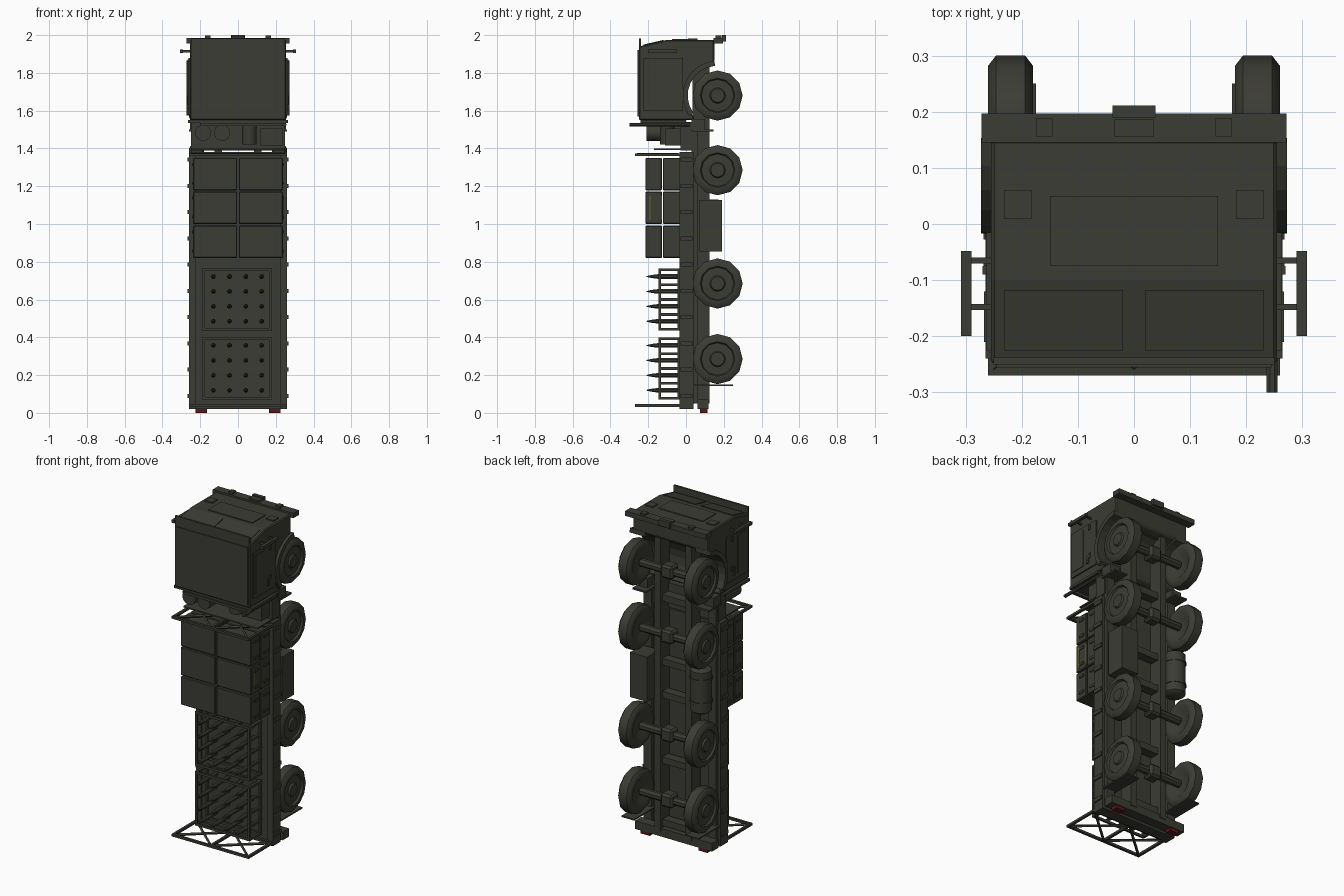
import bpy, bmesh, math
from mathutils import Vector

old = bpy.data.objects.get("Cube")
if old:
    bpy.data.objects.remove(old, do_unlink=True)


def material(name, rgb):
    m = bpy.data.materials.new(name)
    m.use_nodes = True
    m.diffuse_color = (*rgb, 1)
    m.node_tree.nodes["Principled BSDF"].inputs["Base Color"].default_value = (*rgb, 1)
    return m


OLIVE = material("dark olive", (0.045, 0.045, 0.035))
RED = material("tail light red", (0.10, 0.008, 0.01))
YELLOW = material("label yellow", (0.16, 0.14, 0.03))


def finish(name, bm, mat=OLIVE, smooth=False, bevel=0):
    bmesh.ops.recalc_face_normals(bm, faces=bm.faces)
    me = bpy.data.meshes.new(name)
    bm.to_mesh(me)
    bm.free()
    me.materials.append(mat)
    ob = bpy.data.objects.new(name, me)
    bpy.context.collection.objects.link(ob)
    if bevel:
        mod = ob.modifiers.new("bevel", "BEVEL")
        mod.width, mod.segments = bevel, 1
    if smooth:
        bpy.ops.object.select_all(action="DESELECT")
        ob.select_set(True)
        bpy.context.view_layer.objects.active = ob
        bpy.ops.object.shade_smooth_by_angle(angle=math.radians(40))
    return ob


def prism(name, x0, x1, profile, mat=OLIVE, bevel=0):
    """Extrude a (y, z) profile along x."""
    bm = bmesh.new()
    face = bm.faces.new([bm.verts.new((x0, y, z)) for y, z in profile])
    ext = bmesh.ops.extrude_face_region(bm, geom=[face])["geom"]
    for v in ext:
        if isinstance(v, bmesh.types.BMVert):
            v.co.x = x1
    return finish(name, bm, mat, bevel=bevel)


def box(name, x, y, z, mat=OLIVE, bevel=0):
    return prism(name, x[0], x[1], [(y[0], z[0]), (y[1], z[0]), (y[1], z[1]), (y[0], z[1])], mat, bevel)


def side(s, a, b):
    return (s * a, s * b)


def lathe(name, origin, axis, profile, n=12, phase=0.5):
    """Revolve (distance along axis, radius) points round an axis."""
    bm = bmesh.new()
    axis = Vector(axis)
    u = axis.orthogonal().normalized()
    w = axis.cross(u)
    rings = []
    for d, r in profile:
        turn = [2 * math.pi * (i + phase) / n for i in range(n)]
        rings.append([bm.verts.new(Vector(origin) + axis * d + (u * math.cos(t) + w * math.sin(t)) * r) for t in turn])
    for a, b in zip(rings, rings[1:]):
        for i in range(n):
            j = (i + 1) % n
            bm.faces.new((a[i], a[j], b[j], b[i]))
    bm.faces.new(rings[0])
    bm.faces.new(rings[-1])
    return finish(name, bm, smooth=True)


def rod(name, a, b, r, n=8):
    d = Vector(b) - Vector(a)
    return lathe(name, a, d.normalized(), [(0, r), (d.length, r)], n)


def arc(r, start, end, steps=8):
    angles = [math.radians(start + (end - start) * i / steps) for i in range(steps + 1)]
    return [(0.167 + r * math.cos(t), 1.68 + r * math.sin(t)) for t in angles]


# Cab shell with open wheel arch
well = arc(0.17, 100, 225)
prism("cab", -0.255, 0.255, [(-0.25, 1.55), (-0.25, 1.94), (-0.10, 1.975), (0.15, 1.975), (0.15, 1.86)]
      + well + [(0.03, 1.55)], bevel=0.006)
box("sun_visor", (-0.25, 0.25), (-0.25, -0.238), (1.93, 1.982))
box("roof_panel", (-0.245, 0.245), (-0.256, -0.25), (1.57, 1.92))
box("cab_rear_sill", (-0.265, 0.265), (-0.24, 0.0), (1.535, 1.55))
slope = lambda y, h: (y, 1.975 + (y + 0.10) * 0.233 + h)
box("grille_panel", (-0.15, 0.15), (-0.075, 0.05), (1.97, 1.98))
box("bumper", (-0.272, 0.272), (0.145, 0.197), (1.955, 1.985))
box("tow_plate", (-0.035, 0.035), (0.155, 0.186), (1.98, 1.995))
box("tow_hitch", (-0.038, 0.038), (0.19, 0.211), (1.965, 2.0))

for s, tag in ((1, "left"), (-1, "right")):
    prism(f"windscreen_{tag}", s * 0.02, s * 0.232,
          [slope(-0.225, -0.002), slope(-0.225, 0.004), slope(-0.118, 0.004), slope(-0.118, -0.002)])
    box(f"headlight_{tag}", side(s, 0.182, 0.232), (0.01, 0.06), (1.97, 1.982))
    box(f"bumper_lamp_{tag}", side(s, 0.145, 0.175), (0.156, 0.188), (1.98, 1.997))
    # Fender lip, doors, handles
    prism(f"fender_{tag}", s * 0.17, s * 0.273, arc(0.185, 95, 215) + arc(0.158, 215, 95))
    box(f"door_{tag}", side(s, 0.25, 0.263), (-0.225, -0.015), (1.60, 1.88))
    box(f"door_window_{tag}", side(s, 0.26, 0.267), (-0.21, -0.12), (1.63, 1.86))
    box(f"door_handle_{tag}", side(s, 0.26, 0.27), (-0.09, -0.075), (1.63, 1.68))
    for z in (1.66, 1.84):
        box(f"door_hinge_{tag}", side(s, 0.26, 0.268), (-0.075, -0.06), (z, z + 0.03))
    box(f"cab_step_{tag}", side(s, 0.17, 0.26), (0.03, 0.145), (1.49, 1.50))
    box(f"step_riser_{tag}", side(s, 0.19, 0.255), (0.03, 0.10), (1.50, 1.555))
    # Mirrors
    box(f"mirror_{tag}", side(s, 0.29, 0.308), (-0.20, -0.048), (1.905, 1.923))
    for y in (-0.065, -0.148):
        box(f"mirror_arm_{tag}", side(s, 0.25, 0.295), (y - 0.005, y + 0.005), (1.908, 1.92))
    # Chassis rail, mud flap, tail light
    box(f"chassis_rail_{tag}", side(s, 0.085, 0.125), (0.035, 0.125), (0.05, 1.95))
    box(f"subframe_{tag}", side(s, 0.19, 0.245), (0.03, 0.06), (0.05, 1.54))
    box(f"mud_flap_{tag}", side(s, 0.175, 0.26), (0.04, 0.25), (0.142, 0.15))
    box(f"tail_light_{tag}", side(s, 0.165, 0.225), (0.075, 0.115), (0.0, 0.025), RED)
    # Side clamps along the bed
    for i in range(10):
        z = 0.09 + i * 0.139
        box(f"bed_clamp_{tag}", side(s, 0.25, 0.268), (-0.028, 0.035), (z - 0.011, z + 0.011))
    # Wheels
    for z in (0.285, 0.685, 1.285, 1.68):
        lathe(f"wheel_{tag}", (s * 0.18, 0.167, z), (s, 0, 0),
              [(0.02, 0.06), (0.0, 0.09), (0.0, 0.115), (0.014, 0.133), (0.066, 0.133), (0.08, 0.115),
               (0.08, 0.092), (0.068, 0.086), (0.07, 0.042), (0.08, 0.036), (0.08, 0.02)])

# Axles and differentials
for z in (0.285, 0.685, 1.285, 1.68):
    rod("axle", (-0.19, 0.16, z), (0.19, 0.16, z), 0.024)
    box("differential", (-0.04, 0.04), (0.12, 0.195), (z - 0.04, z + 0.04), bevel=0.012)
for z in (0.10, 0.48, 0.88, 1.08, 1.47, 1.85):
    box("chassis_cross_member", (-0.10, 0.10), (0.05, 0.105), (z - 0.02, z + 0.02))
box("rear_beam", (-0.26, 0.26), (0.06, 0.12), (0.02, 0.07))

# Side stowage box and fuel tank
box("stowage_box", (0.13, 0.245), (0.072, 0.19), (0.855, 1.128))
lathe("fuel_tank", (-0.19, 0.125, 0.86), (0, 0, 1),
      [(0, 0.045), (0.012, 0.06), (0.258, 0.06), (0.27, 0.045)], 16)
for z in (0.92, 1.06):
    rod("tank_strap", (-0.19, 0.125, z), (-0.19, 0.125, z + 0.015), 0.064, 16)

# Machinery behind the cab
box("engine_deck", (-0.25, 0.25), (-0.03, 0.045), (1.39, 1.54))
for x in (-0.185, -0.085):
    rod("air_cylinder", (x, -0.21, 1.483), (x, -0.03, 1.483), 0.043, 14)
rod("air_filter", (0.06, -0.10, 1.42), (0.06, -0.10, 1.525), 0.038, 12)
box("battery_box", (0.12, 0.235), (-0.11, 0.0), (1.415, 1.505))
box("spare_rack", (-0.25, 0.25), (-0.17, -0.03), (1.392, 1.40))
rod("exhaust_pipe", (0.246, -0.30, 1.525), (0.246, 0.02, 1.525), 0.0105, 8)
box("pipe_bracket", (-0.2, 0.25), (-0.25, -0.23), (1.52, 1.535))

# Cargo bed with raised edges
box("cargo_bed", (-0.26, 0.26), (-0.025, 0.04), (0.02, 1.38))
for s in (1, -1):
    box("bed_edge", side(s, 0.225, 0.26), (-0.035, -0.02), (0.02, 1.38))


# Braced end gates
def gate(name, z):
    zz = (z, z + 0.014)
    for y in (-0.27, -0.045):
        box(name + "_rail", (-0.26, 0.26), (y, y + 0.015), zz)
    for x in (-0.26, -0.0075, 0.245):
        box(name + "_post", (x, x + 0.015), (-0.27, -0.03), zz)
    for x0, x1 in ((-0.25, 0), (0, 0.25)):
        for a, b in ((x0, x1), (x1, x0)):
            rod(name + "_brace", (a, -0.26, z + 0.007), (b, -0.04, z + 0.007), 0.008, 4)


gate("tailgate", 0.032)
gate("headboard", 1.36)

# Crates: three rows, two columns, two layers
for z in (0.82, 1.0, 1.178):
    for s in (1, -1):
        for y0, y1 in ((-0.122, -0.03), (-0.215, -0.128)):
            box("crate", side(s, 0.005, 0.238), (y0, y1), (z, z + 0.172), bevel=0.004)
            for h in (0.03, 0.13):
                box("crate_latch", side(s, 0.235, 0.243), (y0 + 0.03, y1 - 0.02), (z + h, z + h + 0.015))
for y in (-0.19, -0.13):
    box("crate_label", (0.236, 0.241), (y - 0.003, y + 0.003), (1.02, 1.15), YELLOW)

# Racks of upright rockets
for z0 in (0.07, 0.435):
    z1 = z0 + 0.33
    for y in (-0.145, -0.045):
        for z in (z0, z1 - 0.014):
            box("rack_bar", (-0.19, 0.18), (y, y + 0.012), (z, z + 0.014))
        for x in (-0.19, 0.166):
            box("rack_side", (x, x + 0.014), (y, y + 0.012), (z0, z1))
    for x in (-0.19, 0.166):
        for i in range(5):
            z = z0 + i * 0.079
            box("rack_post", (x, x + 0.014), (-0.145, -0.02), (z, z + 0.014))
    for i in range(4):
        for x in (-0.13, -0.045, 0.042, 0.125):
            lathe("rocket", (x, -0.02, z0 + 0.05 + i * 0.079), (0, -1, 0),
                  [(0, 0.013), (0.13, 0.013), (0.16, 0.009), (0.19, 0.002)], 8)
